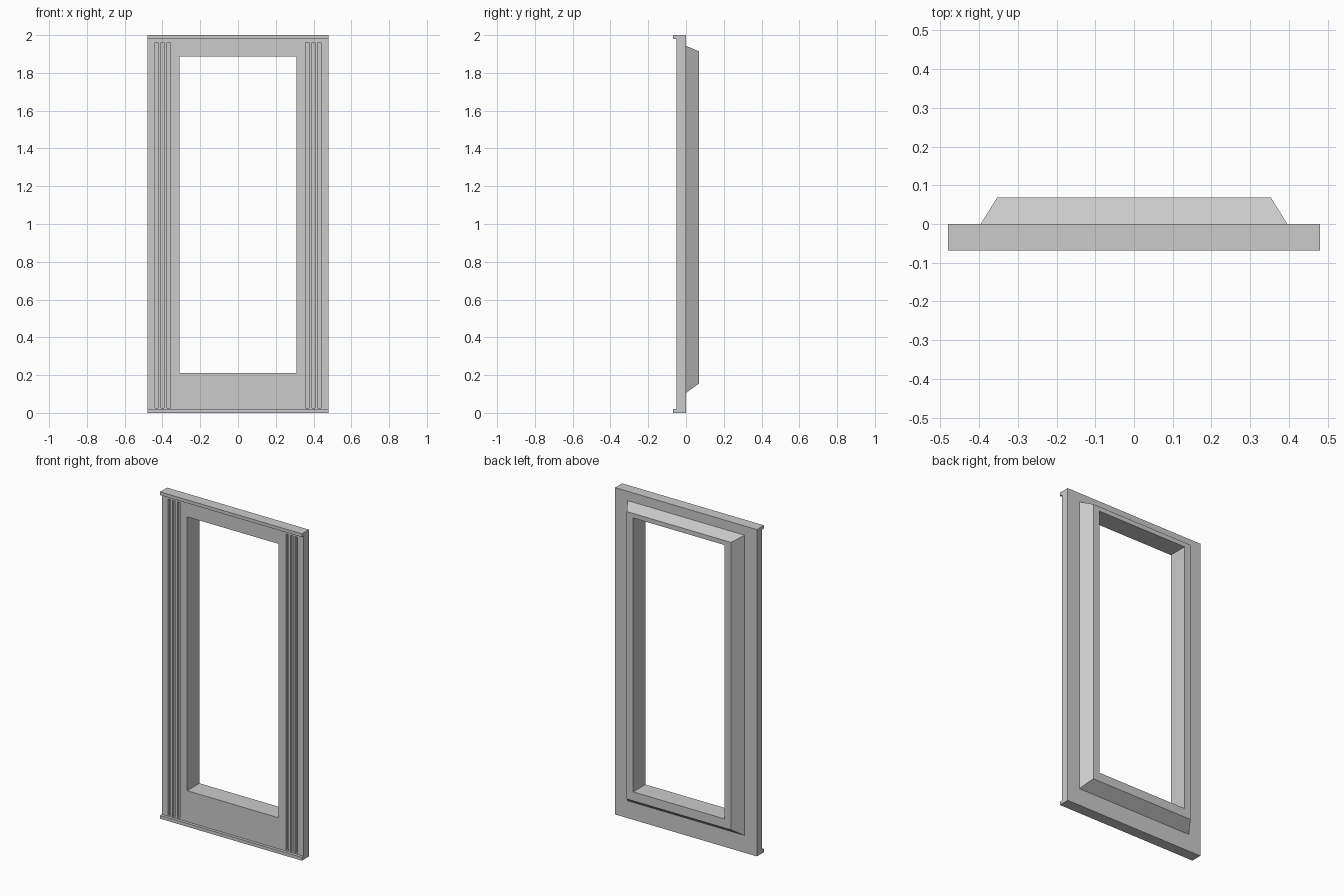
import bpy
import bmesh
from mathutils import Vector

cube = bpy.data.objects.get("Cube")
if cube:
    bpy.data.objects.remove(cube, do_unlink=True)

grey = bpy.data.materials.new("light grey")
grey.use_nodes = True
GREY = (0.6, 0.6, 0.6, 1)
grey.diffuse_color = GREY
grey.node_tree.nodes["Principled BSDF"].inputs["Base Color"].default_value = GREY


def make_object(name, bm):
    bmesh.ops.recalc_face_normals(bm, faces=bm.faces)
    mesh = bpy.data.meshes.new(name)
    bm.to_mesh(mesh)
    bm.free()
    mesh.materials.append(grey)
    obj = bpy.data.objects.new(name, mesh)
    bpy.context.collection.objects.link(obj)
    return obj


def add_box(bm, low, high):
    low, high = Vector(low), Vector(high)
    verts = bmesh.ops.create_cube(bm, size=1)["verts"]
    bmesh.ops.scale(bm, vec=high - low, verts=verts)
    bmesh.ops.translate(bm, vec=(low + high) / 2, verts=verts)


def rectangular_ring(name, sections):
    """Joins rectangles (half width, bottom, top, y) into a closed frame."""
    bm = bmesh.new()
    loops = [[bm.verts.new(p) for p in
              ((-w, y, lo), (w, y, lo), (w, y, hi), (-w, y, hi))]
             for w, lo, hi, y in sections]
    for a, b in zip(loops, loops[1:] + loops[:1]):
        for i in range(4):
            j = (i + 1) % 4
            bm.faces.new((a[i], a[j], b[j], b[i]))
    return make_object(name, bm)


HALF_W, FRONT, LIP, BACK = 0.48, -0.05, -0.068, 0.069
OPENING = (0.309, 0.21, 1.886)

# Flat front panel with a straight-sided opening
panel = rectangular_ring("front_panel", [
    (HALF_W, 0, 2, FRONT), (HALF_W, 0, 2, 0), (*OPENING, 0), (*OPENING, FRONT)])

# Three vertical grooves down each side of the panel
bm = bmesh.new()
for side in (-1, 1):
    for n in range(3):
        x = side * (0.367 + 0.032 * n)
        add_box(bm, (x - 0.0085, FRONT - 0.02, 0.025),
                (x + 0.0085, FRONT + 0.015, 1.96))
cutter = make_object("groove_cutter", bm)
cutter.hide_render = True
cut = panel.modifiers.new("grooves", "BOOLEAN")
cut.operation = "DIFFERENCE"
cut.solver = "EXACT"
cut.object = cutter
bpy.context.view_layer.objects.active = panel
bpy.ops.object.modifier_apply(modifier=cut.name)
bpy.data.objects.remove(cutter, do_unlink=True)

# Sloped surround behind the opening
rectangular_ring("back_surround", [
    (0.396, 0.106, 1.943, 0), (0.353, 0.155, 1.914, BACK),
    (*OPENING, BACK), (*OPENING, 0)])

# Thin lips along the top and bottom edges
for name, z in (("bottom_lip", 0), ("top_lip", 1.98)):
    bm = bmesh.new()
    add_box(bm, (-HALF_W, LIP, z), (HALF_W, FRONT, z + 0.02))
    make_object(name, bm)
